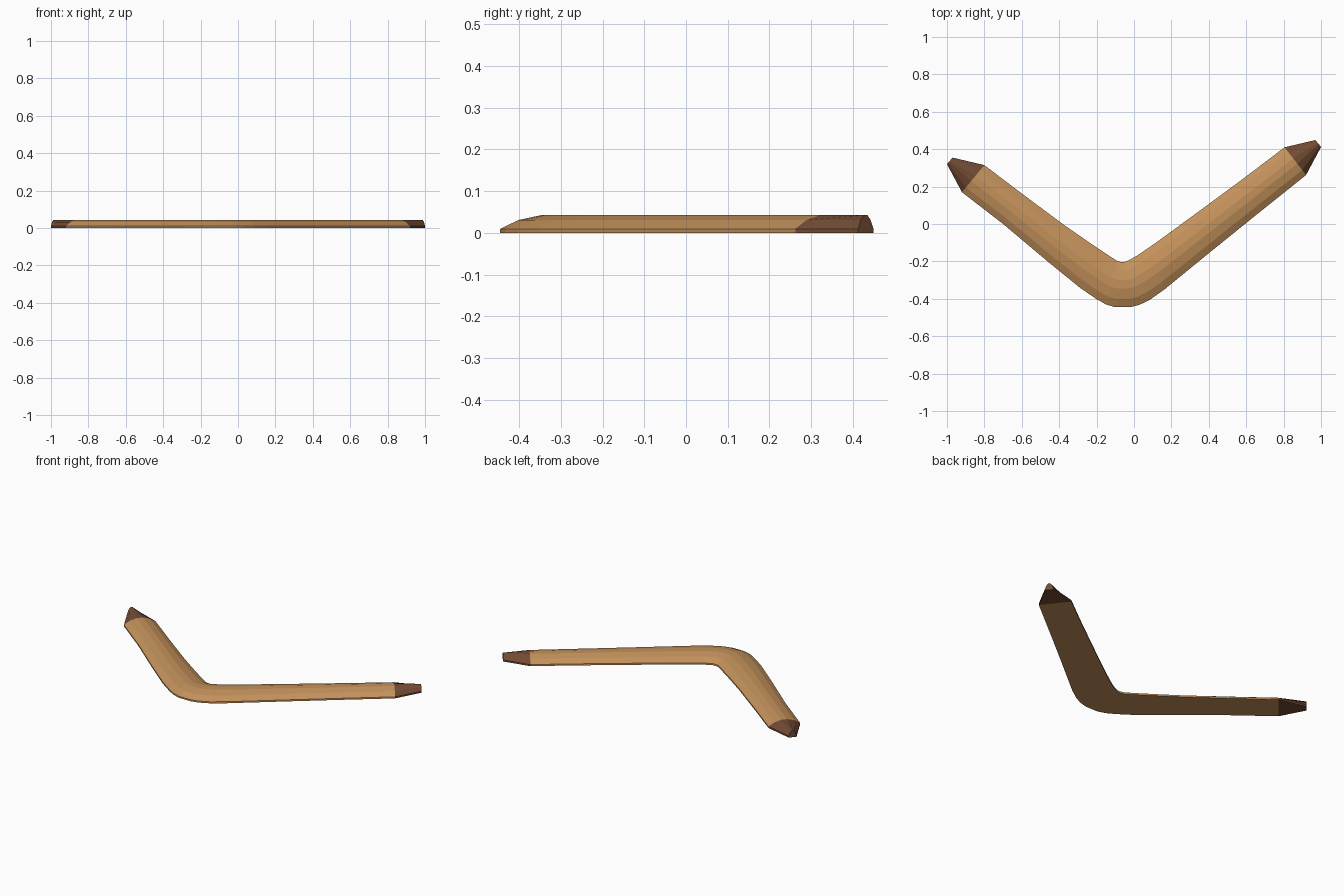
import bpy, bmesh

if "Cube" in bpy.data.objects:
    bpy.data.objects.remove(bpy.data.objects["Cube"])


def make_mat(name, rgb):
    m = bpy.data.materials.new(name)
    m.diffuse_color = (*rgb, 1)
    m.use_nodes = True
    m.node_tree.nodes["Principled BSDF"].inputs["Base Color"].default_value = m.diffuse_color
    return m


wood = make_mat("light wood", (0.55, 0.285, 0.105))
dark = make_mat("dark wood", (0.165, 0.07, 0.034))

# domed section with a flat underside: (fraction from outer to inner edge, height)
SECTION = [(0, 0), (0, 0.01), (0.18, 0.031), (0.41, 0.043), (0.6, 0.043),
           (0.82, 0.031), (1, 0.01), (1, 0)]

# stations along the blade: outer edge x, y, inner edge x, y
STATIONS = [
    (-0.92, 0.17, -0.80, 0.315),
    (-0.70, 0.0, -0.60, 0.163),
    (-0.45, -0.21, -0.37, -0.008),
    (-0.29, -0.34, -0.23, -0.105),
    (-0.20, -0.402, -0.13, -0.172),
    (-0.15, -0.43, -0.09, -0.197),
    (-0.10, -0.445, -0.07, -0.203),
    (-0.02, -0.445, -0.05, -0.203),
    (0.03, -0.432, -0.03, -0.195),
    (0.085, -0.405, 0.02, -0.167),
    (0.16, -0.352, 0.12, -0.098),
    (0.42, -0.14, 0.35, 0.07),
    (0.68, 0.07, 0.59, 0.247),
    (0.92, 0.262, 0.805, 0.41),
]
LEFT_TIP = (-1.0, 0.32, -0.97, 0.355)
RIGHT_TIP = (1.0, 0.412, 0.97, 0.449)


def loft(name, stations, mat, cap_first=False, cap_last=False):
    bm = bmesh.new()
    rings = [[bm.verts.new((ox + (ix - ox) * t, oy + (iy - oy) * t, z))
              for t, z in SECTION] for ox, oy, ix, iy in stations]
    n = len(SECTION)
    for a, b in zip(rings, rings[1:]):
        for i in range(n):
            j = (i + 1) % n
            bm.faces.new((a[i], a[j], b[j], b[i]))
    if cap_first:
        bm.faces.new(rings[0])
    if cap_last:
        bm.faces.new(rings[-1][::-1])
    bmesh.ops.recalc_face_normals(bm, faces=bm.faces)
    # underside must face down; flip if the open shell was oriented inward
    low = min(bm.faces, key=lambda f: f.calc_center_median().z)
    if low.normal.z > 0:
        bmesh.ops.reverse_faces(bm, faces=bm.faces)
    me = bpy.data.meshes.new(name)
    bm.to_mesh(me)
    bm.free()
    me.materials.append(mat)
    ob = bpy.data.objects.new(name, me)
    bpy.context.collection.objects.link(ob)
    return ob


# bent blade and its two dark tapered ends
loft("blade", STATIONS, wood)
loft("left_tip", [LEFT_TIP, STATIONS[0]], dark, cap_first=True)
loft("right_tip", [STATIONS[-1], RIGHT_TIP], dark, cap_last=True)
